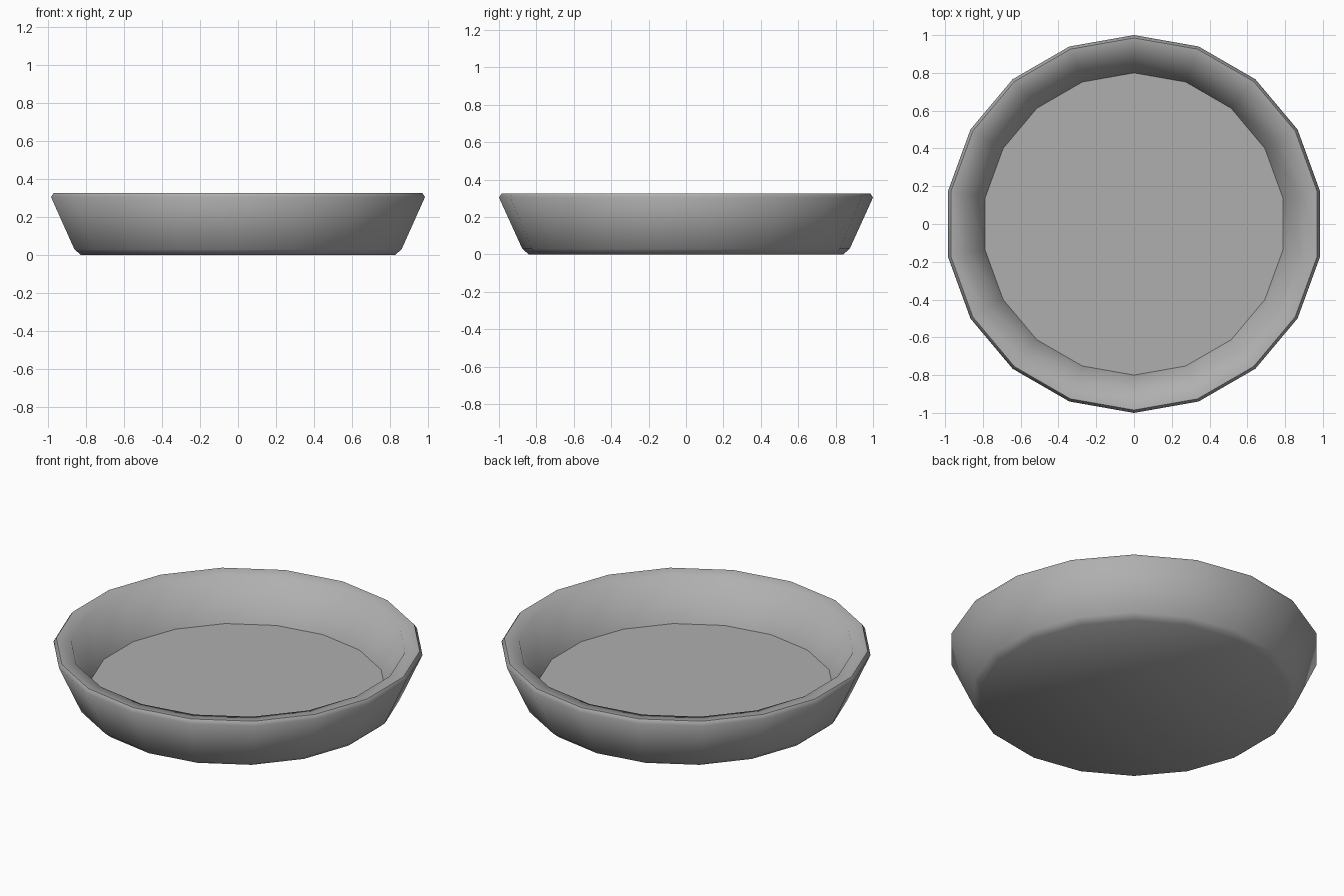
import bpy, bmesh, math

if "Cube" in bpy.data.objects:
    bpy.data.objects.remove(bpy.data.objects["Cube"])

SIDES = 18

# Half cross-section (radius, height): underside, outer wall, rim, inner wall, floor
PROFILE = [(0.84, 0.0), (0.875, 0.03), (1.0, 0.305), (0.985, 0.327),
           (0.905, 0.317), (0.80, 0.08)]

# Spin the profile into rings, with a corner on the y axis
bm = bmesh.new()
rings = []
for r, z in PROFILE:
    angles = [math.pi / 2 + 2 * math.pi * i / SIDES for i in range(SIDES)]
    rings.append([bm.verts.new((r * math.cos(a), r * math.sin(a), z)) for a in angles])

# Walls and rim
for low, high in zip(rings, rings[1:]):
    for i in range(SIDES):
        j = (i + 1) % SIDES
        bm.faces.new((low[i], low[j], high[j], high[i]))

# Underside and inner floor
bm.faces.new(rings[0][::-1])
bm.faces.new(rings[-1])
bmesh.ops.recalc_face_normals(bm, faces=bm.faces)

mesh = bpy.data.meshes.new("dish")
bm.to_mesh(mesh)
bm.free()
dish = bpy.data.objects.new("dish", mesh)
bpy.context.collection.objects.link(dish)

# Dark grey colour
grey = bpy.data.materials.new("dark_grey")
grey.diffuse_color = (0.43, 0.43, 0.43, 1)
grey.use_nodes = True
grey.node_tree.nodes["Principled BSDF"].inputs["Base Color"].default_value = grey.diffuse_color
mesh.materials.append(grey)

# Smooth shading that keeps the floor edge crisp
bpy.context.view_layer.objects.active = dish
dish.select_set(True)
bpy.ops.object.shade_smooth_by_angle(angle=math.radians(62))
